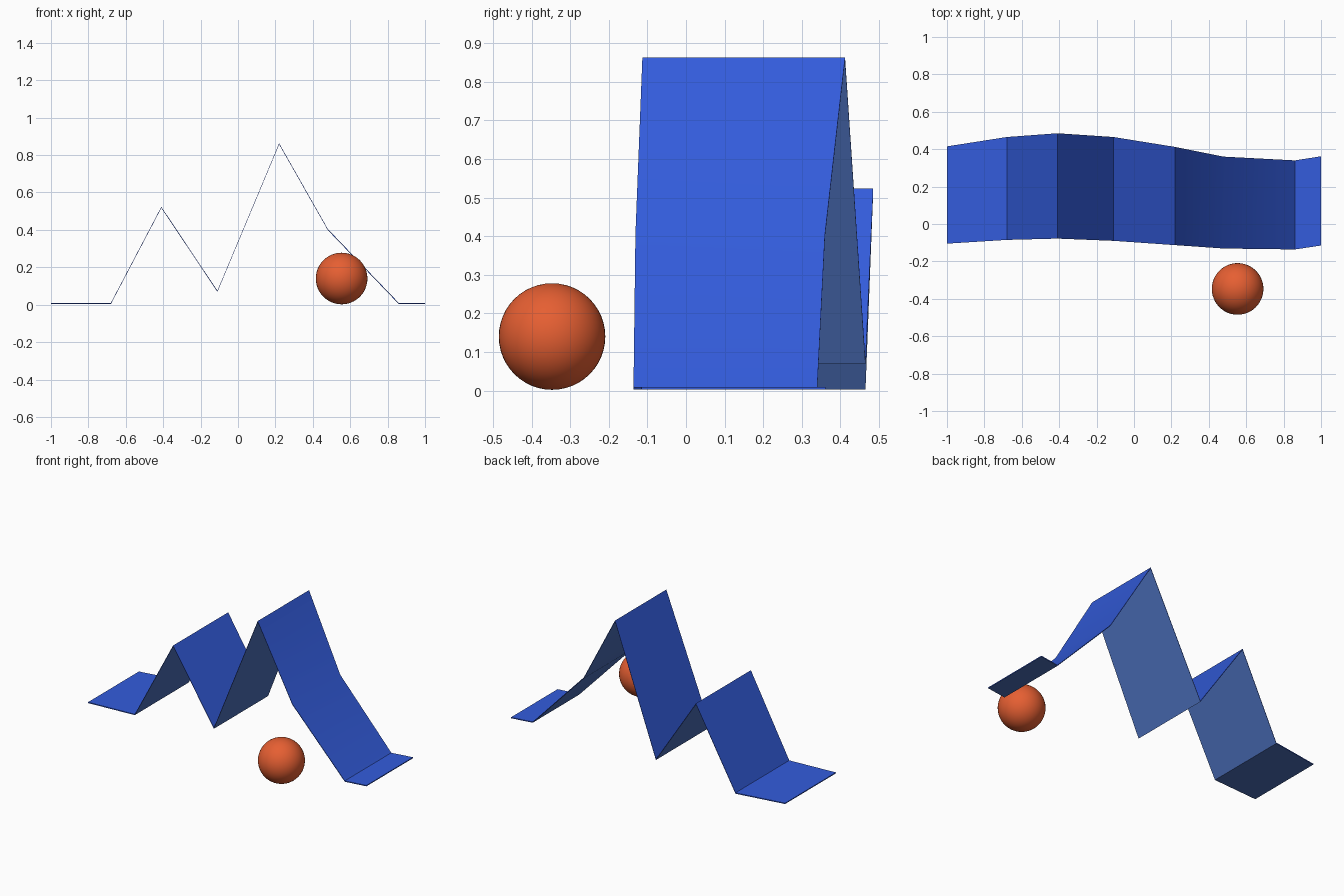
import bpy, bmesh

if "Cube" in bpy.data.objects:
    bpy.data.objects.remove(bpy.data.objects["Cube"])


def material(name, rgb):
    m = bpy.data.materials.new(name)
    m.diffuse_color = (*rgb, 1)
    m.use_nodes = True
    m.node_tree.nodes["Principled BSDF"].inputs["Base Color"].default_value = m.diffuse_color
    return m


blue = material("bright blue", (0.033, 0.107, 0.716))
slate = material("slate blue", (0.07, 0.156, 0.485))
orange = material("burnt orange", (0.79, 0.114, 0.032))

# Ribbon stations: x, z, front y, back y
stations = [
    (-1.00, 0.009, -0.105, 0.415),
    (-0.68, 0.009, -0.085, 0.465),
    (-0.41, 0.523, -0.078, 0.485),
    (-0.11, 0.075, -0.090, 0.465),
    (0.22, 0.863, -0.113, 0.412),
    (0.48, 0.405, -0.131, 0.360),
    (0.86, 0.009, -0.136, 0.340),
    (1.00, 0.009, -0.115, 0.362),
]
THICK = 0.006

# Folded mountain ribbon: thin sheet with a duller underside
bm = bmesh.new()
rings = [[bm.verts.new(p) for p in ((x, f, z), (x, b, z), (x, b, z - THICK), (x, f, z - THICK))]
         for x, z, f, b in stations]
for r, s in zip(rings, rings[1:]):
    for i in range(4):
        j = (i + 1) % 4
        face = bm.faces.new((r[i], s[i], s[j], r[j]))
        face.material_index = 1 if i == 2 else 0
bm.faces.new(rings[0])
bm.faces.new(rings[-1][::-1])
bmesh.ops.recalc_face_normals(bm, faces=bm.faces)
mesh = bpy.data.meshes.new("folded_ribbon")
bm.to_mesh(mesh)
bm.free()
mesh.materials.append(blue)
mesh.materials.append(slate)
ribbon = bpy.data.objects.new("folded_ribbon", mesh)
bpy.context.collection.objects.link(ribbon)
bpy.context.view_layer.objects.active = ribbon
ribbon.select_set(True)
bpy.ops.object.shade_smooth_by_angle(angle=0.52)

# Ball resting in front
bpy.ops.mesh.primitive_uv_sphere_add(segments=48, ring_count=24, radius=0.138,
                                     location=(0.554, -0.347, 0.14))
ball = bpy.context.object
ball.name = "ball"
ball.data.materials.append(orange)
bpy.ops.object.shade_smooth()
